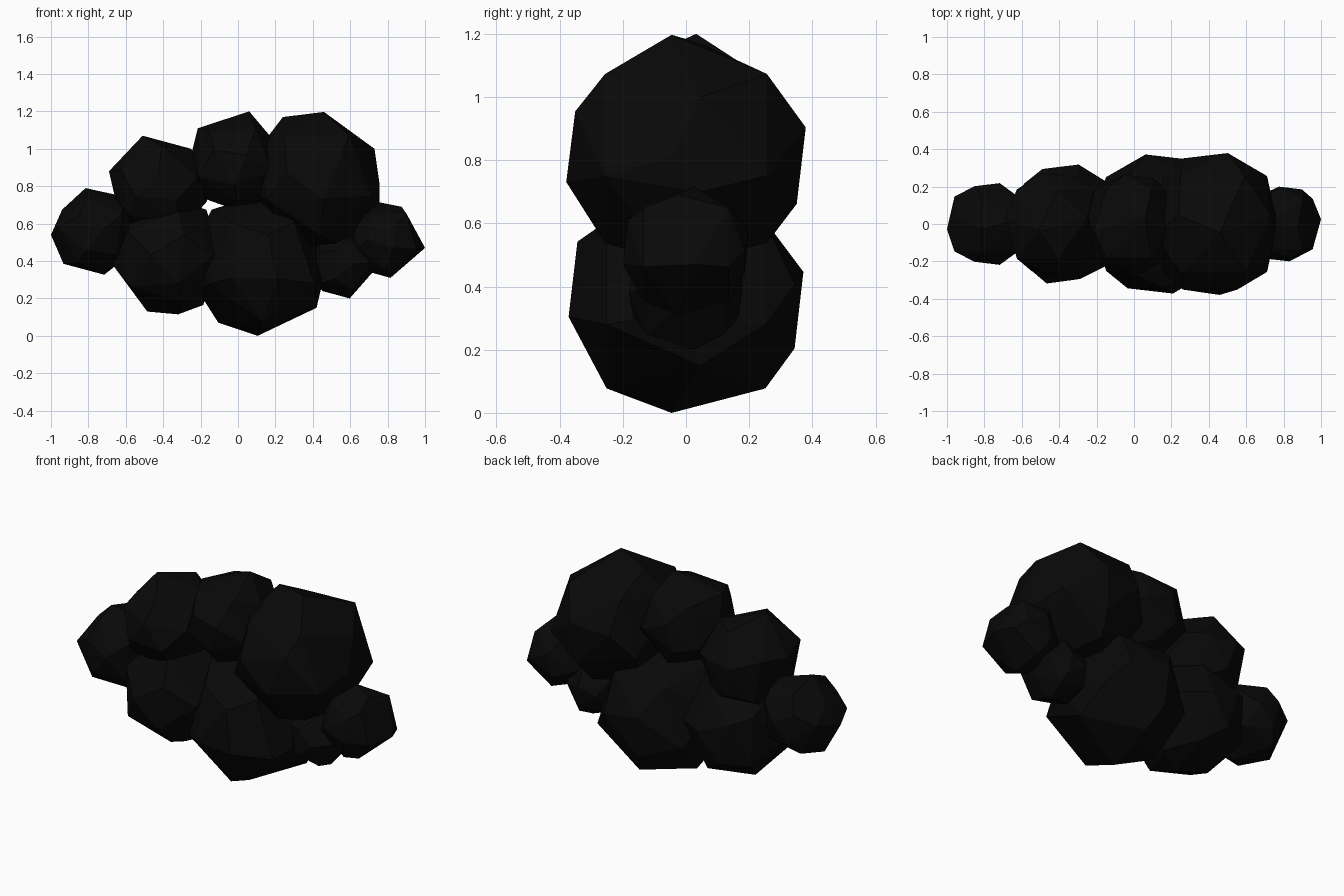
import bpy, bmesh
from math import sin, cos, atan2, pi, ceil, sqrt

if "Cube" in bpy.data.objects:
    bpy.data.objects.remove(bpy.data.objects["Cube"])

black = bpy.data.materials.new("black")
black.diffuse_color = (0.0025, 0.0025, 0.0025, 1)
black.use_nodes = True
black.node_tree.nodes["Principled BSDF"].inputs["Base Color"].default_value = black.diffuse_color


def puff(name, x, z, r, outline, twist, caps, depth=1.0):
    """Faceted ball: convex hull of an equator outline, two five-point rings and two
    three-point caps. caps = angle of the foremost cap point at the front and back."""
    pts = sorted((atan2(b - z, a - x), a, b) for a, b in outline)
    rim = []
    for i, (ang, a, b) in enumerate(pts):
        rim.append((a, b))
        gap = (pts[(i + 1) % len(pts)][0] - ang) % (2 * pi)
        # fill hidden stretches of the outline with points on the circle
        n = ceil(gap / 0.95) if gap > 1.45 else 1
        for k in range(1, n):
            t = ang + gap * k / n
            rim.append((x + r * cos(t), z + r * sin(t)))
    bm = bmesh.new()
    for i, (a, b) in enumerate(rim):
        bm.verts.new((a, (0.12 if i % 2 else -0.12) * r, b))

    def point(side, rho, t):
        y = side * r * depth * sqrt(1.03 - rho * rho)
        bm.verts.new((x + rho * r * cos(t), y, z + rho * r * sin(t)))

    for side, cap in zip((-1, 1), caps):
        for k in range(5):
            point(side, 0.77, twist + k * 2 * pi / 5)
        for k, rho in enumerate((0.27, 0.46, 0.46)):
            point(side, rho, cap + k * 2 * pi / 3)
    res = bmesh.ops.convex_hull(bm, input=bm.verts[:])
    junk = {e for e in res["geom_interior"] + res["geom_unused"]
            if isinstance(e, bmesh.types.BMVert)}
    bmesh.ops.delete(bm, geom=list(junk), context='VERTS')
    bmesh.ops.recalc_face_normals(bm, faces=bm.faces[:])
    me = bpy.data.meshes.new(name)
    bm.to_mesh(me)
    bm.free()
    me.materials.append(black)
    bpy.context.collection.objects.link(bpy.data.objects.new(name, me))


# upper row of puffs
puff("puff_upper_right", 0.43, 0.83, 0.38,
     [(.24, 1.17), (.46, 1.197), (.73, 1.0), (.757, .81), (.757, .70), (.11, 1.0), (.11, .74)],
     0.98, (-1.3, 0.8), 1.02)
puff("puff_upper_middle", -0.02, 0.93, 0.27,
     [(-.215, 1.11), (.06, 1.2), (.17, 1.07), (-.245, .99), (-.17, .73), (-.03, .68)],
     1.0, (0.5, 2.0))
puff("puff_upper_left", -0.43, 0.80, 0.28,
     [(-.51, 1.07), (-.25, 1.0), (-.69, .88), (-.66, .75), (-.2, .9), (-.165, .72)],
     0.2, (1.5, 2.5))

# lower row of puffs
puff("puff_lower_middle", 0.13, 0.37, 0.38,
     [(-.105, .07), (.105, 0), (.42, .15), (.46, .32), (.425, .49), (-.14, .675), (-.03, .71),
      (-.24, .48), (-.22, .25)],
     -pi / 2, (-0.7, 2.3))
puff("puff_lower_left", -0.38, 0.42, 0.325,
     [(-.485, .13), (-.32, .115), (-.185, .165), (-.67, .38), (-.58, .62), (-.17, .675), (-.1, .48)],
     1.3, (3.0, 0.3))

# small end puffs
puff("puff_far_left", -0.78, 0.56, 0.235,
     [(-1, .54), (-.94, .675), (-.815, .79), (-.61, .745), (-.933, .385), (-.715, .327)],
     0.5, (0.2, 0.2), 0.95)
puff("puff_far_right", 0.80, 0.52, 0.215,
     [(.75, .715), (.875, .69), (1, .47), (.815, .31)], 0.9, (-1.0, 2.0), 0.95)
puff("puff_small_right", 0.56, 0.38, 0.185,
     [(.45, .24), (.597, .2), (.72, .34)], 0.1, (0.0, 1.0))
